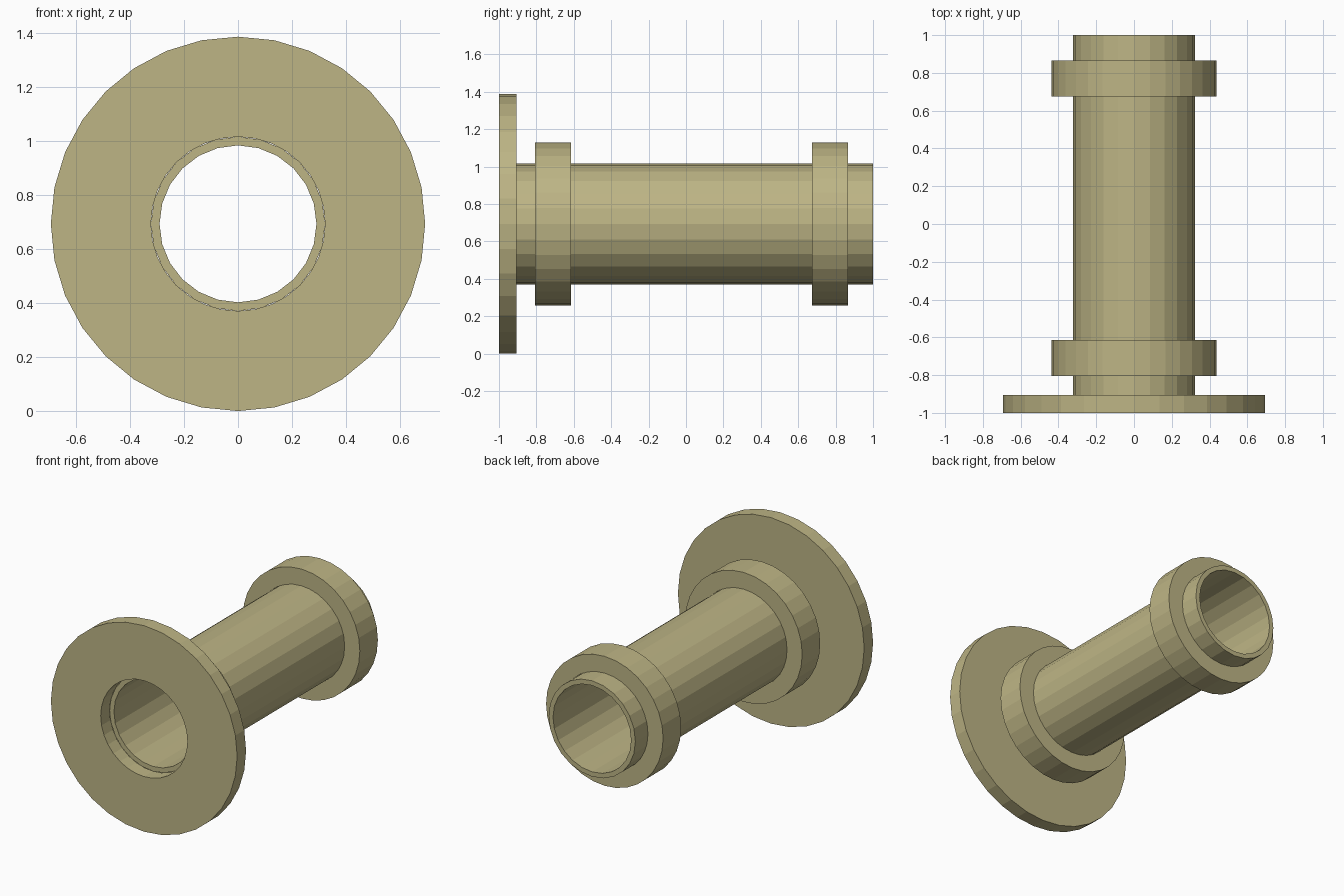
import bpy
import bmesh
from math import cos, sin, tau

cube = bpy.data.objects.get("Cube")
if cube:
    bpy.data.objects.remove(cube, do_unlink=True)

CENTRE_Z = 0.694
BORE = 0.323  # outer radius of the pipe, and hole radius of the rings on it

khaki = bpy.data.materials.new("khaki")
khaki.use_nodes = True
khaki.diffuse_color = (0.51, 0.46, 0.235, 1)
khaki.node_tree.nodes["Principled BSDF"].inputs["Base Color"].default_value = khaki.diffuse_color


def hollow_cylinder(name, outer, inner, y0, y1, sides):
    """Closed annular prism along y, made by sweeping a rectangular section."""
    bm = bmesh.new()
    section = [(outer, y0), (outer, y1), (inner, y1), (inner, y0)]
    loops = []
    for i in range(sides):
        a = tau * i / sides
        loops.append([bm.verts.new((r * sin(a), y, r * cos(a))) for r, y in section])
    for i in range(sides):
        a, b = loops[i], loops[(i + 1) % sides]
        for k in range(4):
            n = (k + 1) % 4
            bm.faces.new((a[k], a[n], b[n], b[k]))
    bmesh.ops.recalc_face_normals(bm, faces=bm.faces)
    mesh = bpy.data.meshes.new(name)
    bm.to_mesh(mesh)
    bm.free()
    mesh.materials.append(khaki)
    obj = bpy.data.objects.new(name, mesh)
    obj.location.z = CENTRE_Z
    bpy.context.collection.objects.link(obj)
    return obj


# Wide mounting flange, with the pipe butted against its back
hollow_cylinder("front_flange", 0.694, BORE, -1.0, -0.905, 32)
hollow_cylinder("pipe", BORE, 0.291, -0.905, 1.0, 24)

# Collars around the pipe
for name, y in (("front_collar", -0.71), ("back_collar", 0.77)):
    hollow_cylinder(name, 0.436, BORE, y - 0.096, y + 0.096, 32)
